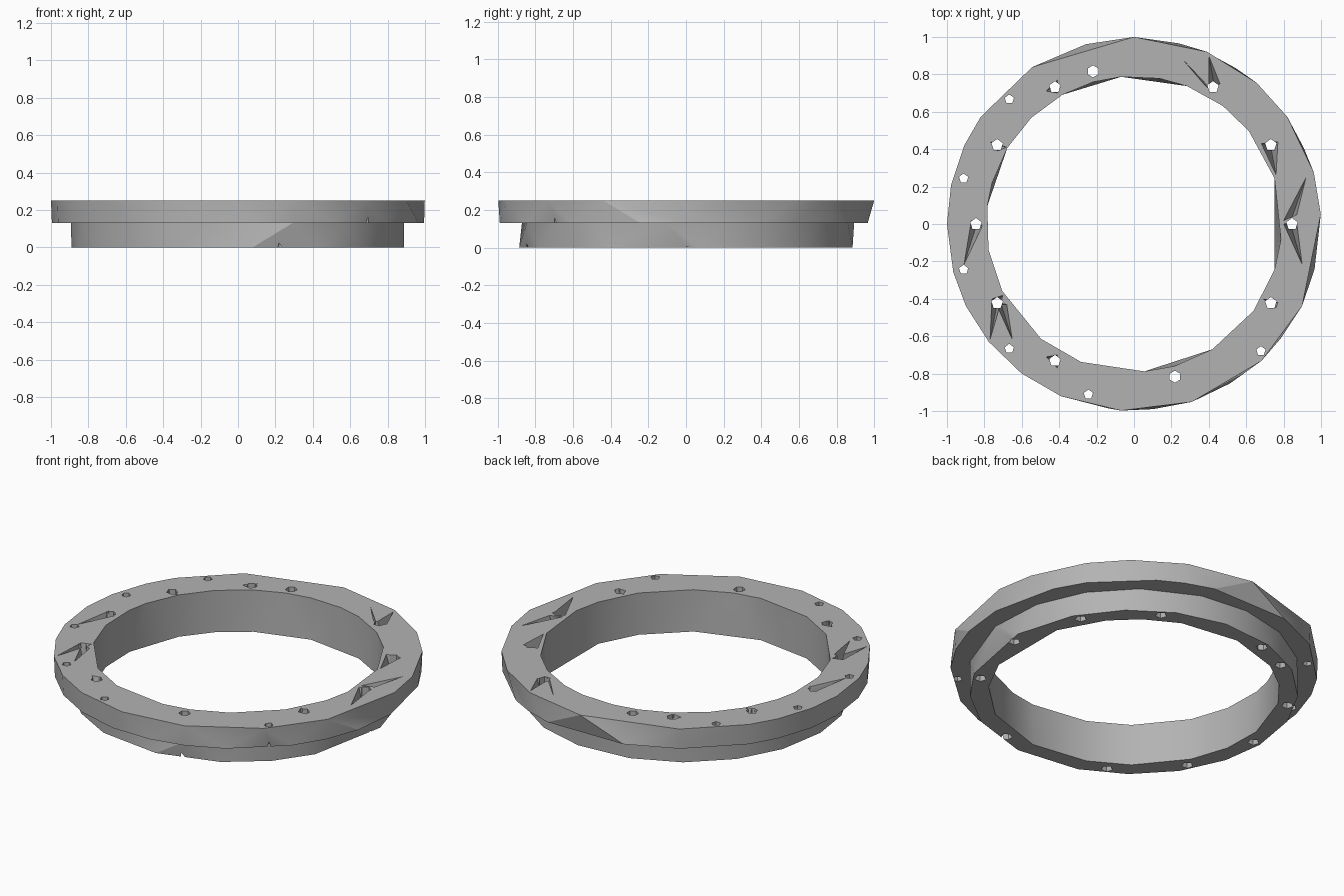
import bpy, bmesh
from math import cos, sin, radians

cube = bpy.data.objects.get("Cube")
if cube:
    bpy.data.objects.remove(cube, do_unlink=True)

grey = bpy.data.materials.new("grey_metal")
grey.use_nodes = True
colour = (0.45, 0.45, 0.45, 1)
grey.diffuse_color = colour
grey.node_tree.nodes["Principled BSDF"].inputs["Base Color"].default_value = colour


def polar(r, deg, z):
    return (r * cos(radians(deg)), r * sin(radians(deg)), z)


def stitch(bm, a, b):
    """Fill between two rings with different corner angles using triangles."""
    i = j = 0
    n, m = len(a), len(b)

    def angle(ring, k):
        return ring[k % len(ring)][0] + 360 * (k // len(ring))

    while i < n or j < m:
        va, vb = a[i % n][1], b[j % m][1]
        if j >= m or (i < n and angle(a, i + 1) <= angle(b, j + 1)):
            bm.faces.new((va, a[(i + 1) % n][1], vb))
            i += 1
        else:
            bm.faces.new((va, b[(j + 1) % m][1], vb))
            j += 1


def new_object(name, bm):
    mesh = bpy.data.meshes.new(name)
    bmesh.ops.recalc_face_normals(bm, faces=bm.faces[:])
    bm.to_mesh(mesh)
    bm.free()
    mesh.materials.append(grey)
    ob = bpy.data.objects.new(name, mesh)
    bpy.context.collection.objects.link(ob)
    return ob


# Stepped ring: each outline is radius, height and its uneven corner angles
outer_top = [3, 16, 35, 49, 67, 90, 123, 145, 155, 168, 180,
             195, 206, 219, 233, 247, 266, 288, 313, 334]
outer_mid = [1, 24, 35, 57, 66, 76, 105, 123, 145, 155, 168, 180,
             195, 206, 219, 233, 247, 262, 276, 288, 301, 322, 334, 346]
step_in = [14, 33, 52, 74, 93, 112, 131, 150, 168, 183, 203, 222, 239, 257, 289, 311, 327, 353]
foot = [5, 28, 47, 65, 84, 105, 124, 143, 161, 180, 196, 214, 232, 250, 275, 299, 317, 333]
bore_low = [18, 39, 53, 69, 95, 119, 134, 149, 173, 190, 207, 231, 249, 274, 302, 324, 342]
bore_top = [18, 39, 53, 69, 80, 95, 106, 119, 134, 149, 164, 173,
            190, 207, 231, 249, 274, 286, 302, 324, 342, 354]
outlines = [(1, 0.25, outer_top), (0.995, 0.13, outer_mid), (0.895, 0.13, step_in),
            (0.89, 0, foot), (0.79, 0, bore_low), (0.79, 0.25, bore_top)]

bm = bmesh.new()
rings = [[(t, bm.verts.new(polar(r, t, z))) for t in angles] for r, z, angles in outlines]
for k, ring in enumerate(rings):
    stitch(bm, ring, rings[(k + 1) % len(rings)])
ring_ob = new_object("flange_ring", bm)

cutters = []


# Bolt holes: coarse prisms passing right through
def hole(radius, deg, size, sides):
    bm = bmesh.new()
    bmesh.ops.create_cone(bm, cap_ends=True, segments=sides, radius1=size, radius2=size, depth=1)
    x, y, z = polar(radius, deg, 0)
    bmesh.ops.translate(bm, verts=bm.verts[:], vec=(x, y, 0.1))
    cutters.append(new_object("hole_cutter", bm))


for deg in (0, 30, 60, 105, 120, 150, 180, 210, 240, 285, 330):
    hole(0.845, deg, 0.032, 6 if deg % 30 else 5)
for deg in (135, 165, 195, 225, 255):
    hole(0.943, deg, 0.026, 5)
hole(0.96, 315, 0.026, 5)


# Worn dents: three points on the top and one deep point by a hole
def dent(a, b, c, deep, depth=0.13):
    bm = bmesh.new()
    for x, y in (a, b, c):
        bm.verts.new((x, y, 0.252))
    bm.verts.new((*deep, 0.25 - depth))
    bmesh.ops.convex_hull(bm, input=bm.verts[:])
    cutters.append(new_object("dent_cutter", bm))


dent((0.80, 0.02), (0.87, 0.05), (0.92, 0.25), (0.84, 0.02))
dent((0.80, 0), (0.87, 0.01), (0.90, -0.22), (0.84, -0.01))
dent((0.38, 0.74), (0.43, 0.70), (0.26, 0.88), (0.41, 0.73))
dent((0.40, 0.72), (0.46, 0.75), (0.40, 0.90), (0.43, 0.74))
dent((-0.87, 0.02), (-0.81, -0.01), (-0.91, -0.22), (-0.84, 0))
dent((-0.76, -0.40), (-0.70, -0.38), (-0.77, -0.62), (-0.73, -0.42))
dent((-0.74, -0.42), (-0.68, -0.43), (-0.65, -0.62), (-0.71, -0.43))
dent((0.68, 0.43), (0.77, 0.44), (0.76, 0.26), (0.73, 0.42))
dent((0.69, -0.40), (0.77, -0.42), (0.76, -0.45), (0.73, -0.42))
dent((-0.77, 0.44), (-0.73, 0.39), (-0.68, 0.41), (-0.73, 0.42))
dent((-0.47, 0.71), (-0.41, 0.70), (-0.41, 0.77), (-0.43, 0.73))
dent((-0.47, -0.71), (-0.41, -0.70), (-0.41, -0.77), (-0.43, -0.73))

for cutter in cutters:
    cutter.hide_render = True
    mod = ring_ob.modifiers.new("cut", "BOOLEAN")
    mod.operation = "DIFFERENCE"
    mod.solver = "EXACT"
    mod.object = cutter

# Bake the cuts, drop the cutters and shade
bpy.context.view_layer.objects.active = ring_ob
for mod in list(ring_ob.modifiers):
    bpy.ops.object.modifier_apply(modifier=mod.name)
for cutter in cutters:
    bpy.data.objects.remove(cutter, do_unlink=True)
bpy.ops.object.select_all(action="DESELECT")
ring_ob.select_set(True)
bpy.ops.object.shade_smooth_by_angle(angle=radians(25))
